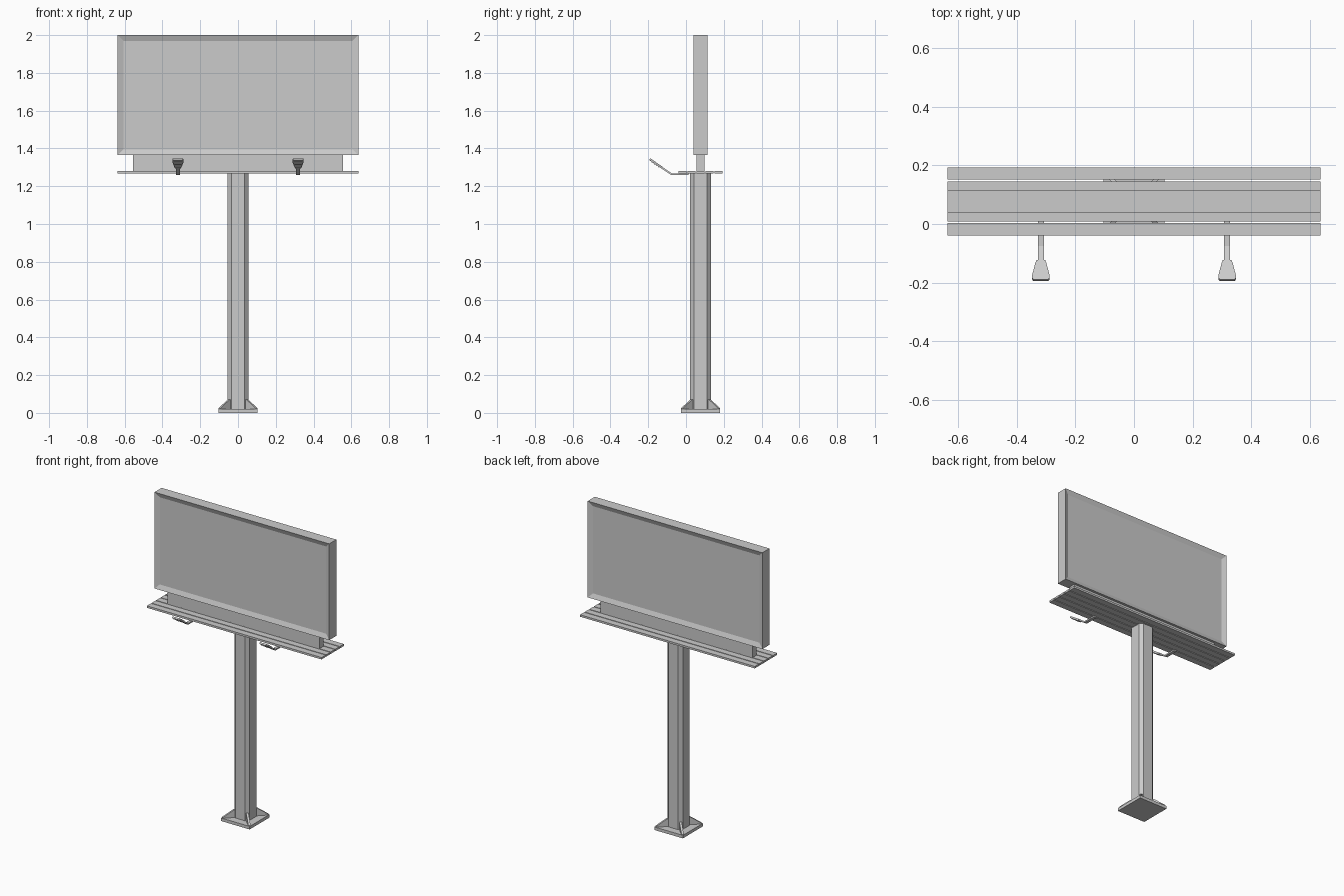
import bpy, bmesh
from math import atan2, cos, sin
from mathutils import Vector

if "Cube" in bpy.data.objects:
    bpy.data.objects.remove(bpy.data.objects["Cube"])

CY = 0.077  # centre line of pole and sign in y


def finish(name, bm):
    bmesh.ops.recalc_face_normals(bm, faces=bm.faces)
    me = bpy.data.meshes.new(name)
    bm.to_mesh(me)
    bm.free()
    ob = bpy.data.objects.new(name, me)
    bpy.context.collection.objects.link(ob)
    return ob


def box_bm(lo, hi):
    bm = bmesh.new()
    bmesh.ops.create_cube(bm, size=1)
    lo, hi = Vector(lo), Vector(hi)
    for v in bm.verts:
        v.co = (lo + hi) / 2 + v.co * (hi - lo)
    return bm


def box(name, lo, hi):
    return finish(name, box_bm(lo, hi))


def prism(name, pts, offset):
    """Extrude a closed planar outline by the offset vector."""
    bm = bmesh.new()
    face = bm.faces.new([bm.verts.new(p) for p in pts])
    ext = bmesh.ops.extrude_face_region(bm, geom=[face], use_keep_orig=True)
    verts = [g for g in ext["geom"] if isinstance(g, bmesh.types.BMVert)]
    bmesh.ops.translate(bm, verts=verts, vec=offset)
    return finish(name, bm)


# Base plate
box("base_plate", (-0.104, CY - 0.104, 0), (0.104, CY + 0.104, 0.02))

# Square pole with chamfered corners
r, f = 0.055, 0.035
outline = [(f, -r), (r, -f), (r, f), (f, r), (-f, r), (-r, f), (-r, -f), (-f, -r)]
prism("pole", [(x, CY + y, 0.02) for x, y in outline], (0, 0, 1.248))

# Triangular gussets running out to the plate corners
for sx in (-1, 1):
    for sy in (-1, 1):
        side = Vector((-sy, sx, 0)).normalized() * 0.014
        tri = [(0.042, 0.02), (0.099, 0.02), (0.099, 0.024), (0.05, 0.07), (0.042, 0.07)]
        pts = [Vector((sx * d, CY + sy * d, z)) - side / 2 for d, z in tri]
        prism("gusset", pts, side)

# Walkway planks
for i in range(5):
    y = CY - 0.1165 + i * 0.0477
    box("walkway_plank", (-0.637, y, 1.268), (0.637, y + 0.0422, 1.281))

# Lower board carrying the sign
box("lower_board", (-0.555, CY - 0.021, 1.281), (0.555, CY + 0.021, 1.366))

# Sign panel with a recessed face on front and back
bm = box_bm((-0.637, CY - 0.037, 1.365), (0.637, CY + 0.037, 2.0))
bm.normal_update()
for face in [q for q in bm.faces if abs(q.normal.y) > 0.9]:
    s = 1 if face.normal.y > 0 else -1
    bmesh.ops.inset_region(bm, faces=[face], thickness=0.03, use_even_offset=True)
    bmesh.ops.translate(bm, verts=face.verts[:], vec=(0, -s * 0.012, 0))
finish("sign_panel", bm)

# Floodlights: bent arm, flared head and cooling ribs under it
ang = atan2(0.034, 0.05)
along = Vector((0, -cos(ang), sin(ang)))
up = Vector((0, sin(ang), cos(ang)))
arm = [(0.012, 1.268), (-0.0755, 1.268), (-0.128, 1.304),
       (-0.133, 1.296), (-0.078, 1.259), (0.012, 1.259)]
head = [(0.015, 0), (0.019, 0.012), (0.030, 0.062), (0.030, 0.072), (0.025, 0.079)]
for s in (-1, 1):
    cx = s * 0.318
    prism("lamp_arm", [(cx - 0.01, y, z) for y, z in arm], (0.02, 0, 0))
    root = Vector((cx, -0.127, 1.298)) - up * 0.005
    loop = head + [(-w, u) for w, u in reversed(head)]
    prism("lamp_head", [root + Vector((w, 0, 0)) + along * u for w, u in loop], up * 0.011)
    for k in range(4):
        u = 0.014 + k * 0.014
        w = 0.014 + 0.19 * u
        c = root + along * u - up * 0.003
        rib = [c + Vector((-w, 0, 0)), c + Vector((w, 0, 0)),
               c + Vector((w, 0, 0)) + along * 0.006, c + Vector((-w, 0, 0)) + along * 0.006]
        prism("lamp_rib", rib, up * 0.004)
